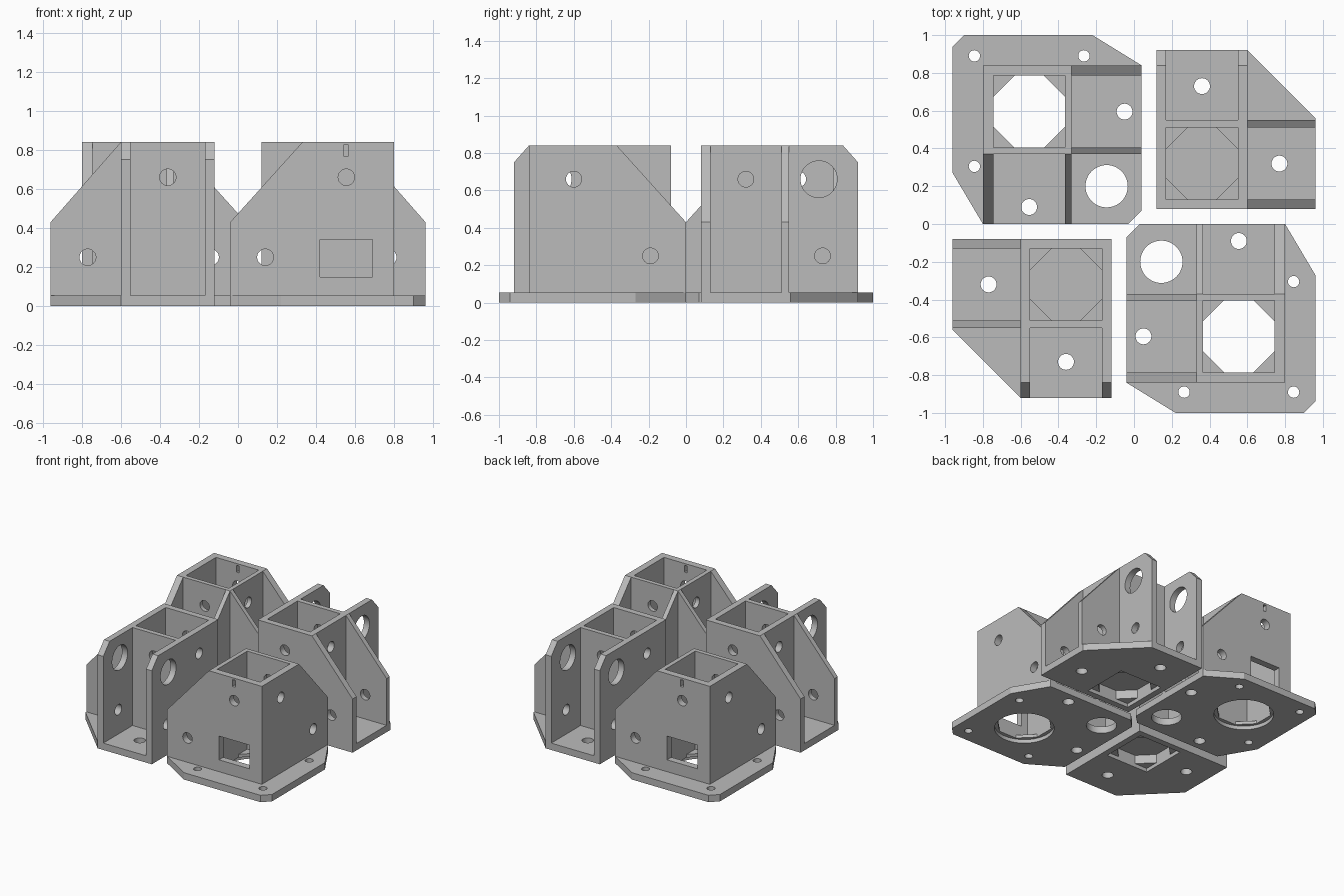
import bpy, bmesh
from math import pi, cos
from mathutils import Matrix, Vector

cube = bpy.data.objects.get("Cube")
if cube:
    bpy.data.objects.remove(cube, do_unlink=True)

grey = bpy.data.materials.new("plain_grey")
grey.use_nodes = True
colour = (0.5, 0.5, 0.5, 1)
grey.diffuse_color = colour
grey.node_tree.nodes["Principled BSDF"].inputs["Base Color"].default_value = colour

H, FLOOR = 0.84, 0.055   # bracket height, floor thickness


def to_object(bm, name):
    bmesh.ops.recalc_face_normals(bm, faces=bm.faces)
    mesh = bpy.data.meshes.new(name)
    bm.to_mesh(mesh)
    bm.free()
    ob = bpy.data.objects.new(name, mesh)
    bpy.context.scene.collection.objects.link(ob)
    return ob


def prism(name, profile, axis, lo, hi):
    """Extrude a 2D profile along an axis."""
    place = {"x": lambda a, b: (lo, a, b),
             "y": lambda a, b: (a, lo, b),
             "z": lambda a, b: (a, b, lo)}[axis]
    bm = bmesh.new()
    face = bm.faces.new([bm.verts.new(place(a, b)) for a, b in profile])
    out = bmesh.ops.extrude_face_region(bm, geom=[face])
    move = Vector([hi - lo if axis == c else 0 for c in "xyz"])
    bmesh.ops.translate(bm, vec=move,
                        verts=[v for v in out["geom"] if isinstance(v, bmesh.types.BMVert)])
    return to_object(bm, name)


def box(x0, x1, y0, y1, z0, z1):
    return prism("block", [(x0, y0), (x1, y0), (x1, y1), (x0, y1)], "z", z0, z1)


def rod(axis, a, b, r, lo, hi, sides=32, turn=0):
    """Cylinder along an axis; a and b are its other two coordinates."""
    bm = bmesh.new()
    bmesh.ops.create_cone(bm, cap_ends=True, segments=sides, radius1=r, radius2=r,
                          depth=hi - lo, matrix=Matrix.Rotation(turn, 4, "Z"))
    mid = (lo + hi) / 2
    spin, pos = {"x": (Matrix.Rotation(pi / 2, 4, "Y"), (mid, a, b)),
                 "y": (Matrix.Rotation(pi / 2, 4, "X"), (a, mid, b)),
                 "z": (Matrix.Identity(4), (a, b, mid))}[axis]
    bm.transform(Matrix.Translation(pos) @ spin)
    return to_object(bm, "rod")


def combine(target, operation, *tools):
    for tool in tools:
        mod = target.modifiers.new("cut", "BOOLEAN")
        mod.operation, mod.solver, mod.object = operation, "EXACT", tool
        bpy.context.view_layer.objects.active = target
        bpy.ops.object.modifier_apply(modifier=mod.name)
        bpy.data.objects.remove(tool, do_unlink=True)


def octagon(x, y):
    return rod("z", x, y, 0.19 / cos(pi / 8), -0.1, 0.1, 8, pi / 8)


def finish(ob, twin_name):
    ob.data.materials.clear()
    ob.data.materials.append(grey)
    for p in ob.data.polygons:
        p.material_index = 0
    bpy.ops.object.select_all(action="DESELECT")
    ob.select_set(True)
    bpy.context.view_layer.objects.active = ob
    bpy.ops.object.shade_smooth_by_angle(angle=0.5)
    # Opposite bracket is the same part turned half way round
    twin = bpy.data.objects.new(twin_name, ob.data)
    twin.rotation_euler.z = pi
    bpy.context.scene.collection.objects.link(twin)


# Flanged bracket: base plate, post and two sloped channels
flanged = prism("flanged_bracket_front",
                [(0.03, 0), (-0.04, -0.07), (-0.04, -0.84), (0.22, -1), (0.9, -1),
                 (0.96, -0.94), (0.96, -0.27), (0.8, 0)], "z", 0, FLOOR)
combine(flanged, "UNION",
        prism("body", [(-0.04, 0), (-0.04, 0.43), (0.33, H), (0.8, H), (0.8, 0)],
              "y", -0.84, -0.37),
        prism("body", [(0, 0), (0, 0.43), (-0.37, H), (-0.84, H), (-0.84, 0)],
              "x", 0.33, 0.8))
combine(flanged, "DIFFERENCE",
        # channels and post cavity
        box(-0.2, 0.33, -0.785, -0.405, FLOOR, 1),
        box(0.365, 0.745, -0.37, 0.2, FLOOR, 1),
        box(0.365, 0.745, -0.785, -0.405, FLOOR, 1),
        octagon(0.555, -0.595),
        rod("z", 0.555, -0.595, 0.22, -0.1, 0.03, 48),
        # window and slot in the outer wall
        box(0.42, 0.69, -0.9, -0.75, 0.15, 0.34),
        box(0.54, 0.565, -0.9, -0.75, 0.77, 0.825),
        # post and channel bolt holes
        rod("y", 0.555, 0.66, 0.042, -0.9, -0.3),
        rod("x", -0.6, 0.66, 0.042, 0.25, 0.9),
        rod("y", 0.14, 0.25, 0.042, -0.9, -0.3),
        rod("x", -0.19, 0.25, 0.042, 0.25, 0.9),
        # floor holes
        rod("z", 0.145, -0.2, 0.112, -0.1, 0.2, 48),
        *[rod("z", x, y, r, -0.1, 0.2) for x, y, r in
          [(0.05, -0.595, 0.042), (0.555, -0.09, 0.042), (0.265, -0.89, 0.03),
           (0.845, -0.89, 0.03), (0.845, -0.305, 0.03)]])
finish(flanged, "flanged_bracket_back")

# Plain bracket: post, one sloped channel and one tall channel
plain = prism("plain_bracket_back",
              [(0.12, 0.08), (0.96, 0.08), (0.96, 0.56), (0.6, 0.92), (0.12, 0.92)],
              "z", 0, FLOOR)
combine(plain, "UNION",
        prism("body", [(0.12, 0), (0.12, H), (0.6, H), (0.96, 0.43), (0.96, 0)],
              "y", 0.08, 0.55),
        prism("body", [(0.08, 0), (0.08, H), (0.84, H), (0.92, 0.75), (0.92, 0)],
              "x", 0.12, 0.6))
combine(plain, "DIFFERENCE",
        box(0.6, 1.1, 0.13, 0.51, FLOOR, 1),
        box(0.17, 0.55, 0.55, 1.1, FLOOR, 1),
        box(0.17, 0.55, 0.13, 0.51, FLOOR, 1),
        octagon(0.36, 0.32),
        box(0.17, 0.55, 0.13, 0.51, -0.1, 0.03))
# Bosses inside the post
combine(plain, "UNION",
        rod("x", 0.32, 0.25, 0.055, 0.15, 0.265),
        rod("x", 0.32, 0.25, 0.055, 0.45, 0.57))
combine(plain, "DIFFERENCE",
        rod("x", 0.32, 0.25, 0.03, 0, 0.7),
        rod("x", 0.32, 0.66, 0.042, 0, 0.7),
        rod("y", 0.36, 0.66, 0.042, 0, 0.7),
        # channel bolt holes and large side holes
        rod("y", 0.77, 0.25, 0.042, 0, 0.7),
        rod("x", 0.73, 0.25, 0.042, 0, 0.7),
        rod("x", 0.71, 0.66, 0.098, 0, 0.7, 48),
        # floor holes
        rod("z", 0.77, 0.32, 0.042, -0.1, 0.2),
        rod("z", 0.36, 0.73, 0.042, -0.1, 0.2))
finish(plain, "plain_bracket_front")
